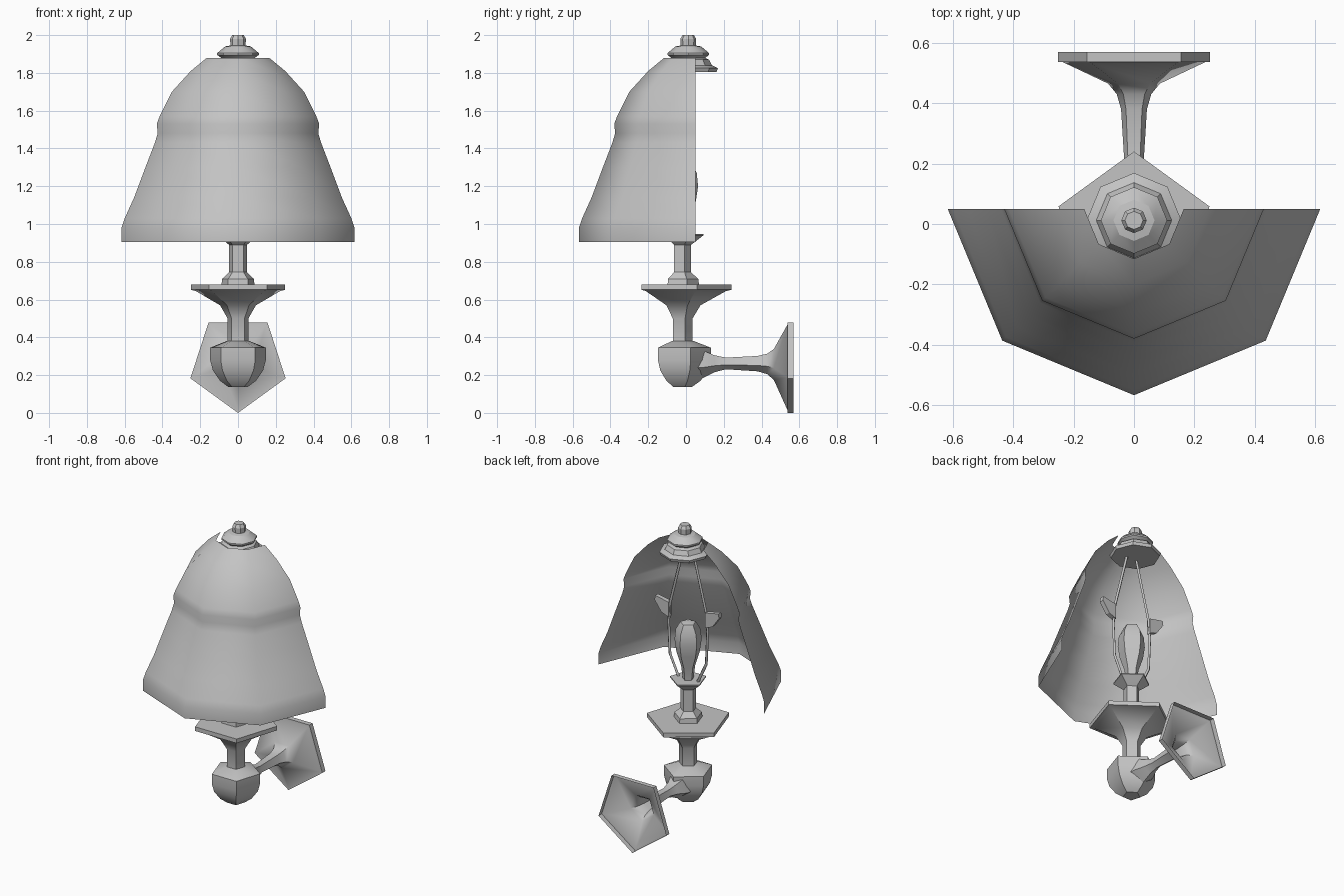
import bpy, bmesh, math
from mathutils import Vector

cube = bpy.data.objects.get("Cube")
if cube:
    bpy.data.objects.remove(cube)

grey = bpy.data.materials.new("plain_grey")
grey.use_nodes = True
COLOUR = (0.55, 0.55, 0.55, 1)
grey.diffuse_color = COLOUR
grey.node_tree.nodes["Principled BSDF"].inputs["Base Color"].default_value = COLOUR

AXIS_Y = -0.023   # lamp stem
CAP_Y = 0.012     # finial and cap
SHADE_Y = 0.05    # open back edge of the shade
ARM_Z = 0.265     # wall arm


def finish(bm, name, angle):
    bmesh.ops.remove_doubles(bm, verts=bm.verts, dist=0.0005)
    bmesh.ops.recalc_face_normals(bm, faces=bm.faces)
    mesh = bpy.data.meshes.new(name)
    bm.to_mesh(mesh)
    bm.free()
    mesh.materials.append(grey)
    obj = bpy.data.objects.new(name, mesh)
    bpy.context.collection.objects.link(obj)
    if angle:
        bpy.ops.object.select_all(action='DESELECT')
        obj.select_set(True)
        bpy.context.view_layer.objects.active = obj
        bpy.ops.object.shade_smooth_by_angle(angle=math.radians(angle))
    return obj


def upright(centre_y):
    return lambda r, h, t: Vector((r * math.sin(t), centre_y + r * math.cos(t), h))


def along_y(r, h, t):
    return Vector((r * math.sin(t), h, ARM_Z - r * math.cos(t)))


def lathe(name, profile, sides, place, angle=30, caps=True, start=0, sweep=1.0):
    """Turn (radius, height) points into a faceted solid or open sheet."""
    bm = bmesh.new()
    closed = sweep == 1.0
    count = sides if closed else round(sides * sweep) + 1
    rings = [[bm.verts.new(place(r, h, start + math.tau * i / sides)) for i in range(count)]
             for r, h in profile]
    for low, high in zip(rings, rings[1:]):
        for i in range(count if closed else count - 1):
            j = (i + 1) % count
            bm.faces.new((low[i], low[j], high[j], high[i]))
    if closed and caps:
        for ring, (r, h) in ((rings[0], profile[0]), (rings[-1], profile[-1])):
            if r > 0.001:
                bm.faces.new(ring)
    return finish(bm, name, angle)


# Half shell shade, open towards the wall
lathe("shade", [(0.617, 0.905), (0.617, 0.98), (0.6, 1.03), (0.55, 1.14), (0.49, 1.3),
                (0.44, 1.43), (0.425, 1.48), (0.43, 1.53), (0.415, 1.57), (0.35, 1.7),
                (0.25, 1.81), (0.165, 1.88)],
      8, upright(SHADE_Y), angle=60, start=math.pi / 2, sweep=0.5)

# Cap under the shade top, then the finial above it
lathe("shade_cap", [(0.15, 1.805), (0.157, 1.825), (0.125, 1.84), (0.11, 1.87), (0.09, 1.88)],
      8, upright(CAP_Y))
lathe("finial", [(0.09, 1.88), (0.11, 1.895), (0.11, 1.905), (0.068, 1.94), (0.04, 1.945),
                 (0.042, 1.98), (0.03, 2.0)],
      8, upright(CAP_Y))

# Five sided stem parts
stem = upright(AXIS_Y)
lathe("lower_cup", [(0.055, 0.138), (0.1, 0.17), (0.14, 0.225), (0.155, 0.28),
                    (0.155, 0.345), (0.065, 0.38)], 5, stem, angle=40)
lathe("dish_and_column", [(0.058, 0.37), (0.058, 0.5), (0.1, 0.57), (0.235, 0.645),
                          (0.263, 0.652), (0.263, 0.68)], 5, stem)
lathe("upper_column", [(0.092, 0.68), (0.088, 0.71), (0.065, 0.73), (0.05, 0.745),
                       (0.05, 0.91)], 5, stem)
lathe("socket_collar", [(0.05, 0.89), (0.07, 0.905), (0.115, 0.94), (0.115, 0.948)], 5, stem)
lathe("bulb", [(0.035, 0.945), (0.045, 1.03), (0.075, 1.12), (0.087, 1.2), (0.08, 1.27),
               (0.05, 1.325), (0, 1.34)], 5, stem, angle=40)

# Wall arm flaring into a hollow wall plate
lathe("wall_arm", [(0.09, 0.02), (0.08, 0.09), (0.05, 0.15), (0.034, 0.21), (0.045, 0.38),
                   (0.06, 0.43), (0.09, 0.465), (0.25, 0.537), (0.265, 0.537), (0.265, 0.57)],
      5, along_y, angle=40, caps=False)

# Wire harp around the bulb with a small wing on each side
for side, label in ((1, "left"), (-1, "right")):
    path = [(0.07, 0.94), (0.135, 1.08), (0.145, 1.3), (0.135, 1.42), (0.035, 1.82)]
    curve = bpy.data.curves.new(label + "_harp_wire", 'CURVE')
    curve.dimensions = '3D'
    curve.bevel_depth = 0.01
    curve.bevel_resolution = 0
    spline = curve.splines.new('POLY')
    spline.points.add(len(path) - 1)
    for point, (x, z) in zip(spline.points, path):
        point.co = (side * x, AXIS_Y, z, 1)
    curve.materials.append(grey)
    wire = bpy.data.objects.new(label + "_harp_wire", curve)
    bpy.context.collection.objects.link(wire)

    bm = bmesh.new()
    outline = [(0.135, 1.33), (0.19, 1.35), (0.24, 1.42), (0.235, 1.45), (0.135, 1.43)]
    face = bm.faces.new([bm.verts.new((side * x, AXIS_Y - 0.015, z)) for x, z in outline])
    grown = bmesh.ops.extrude_face_region(bm, geom=[face])
    moved = [v for v in grown["geom"] if isinstance(v, bmesh.types.BMVert)]
    bmesh.ops.translate(bm, verts=moved, vec=(0, 0.03, 0))
    finish(bm, label + "_harp_wing", 0)
